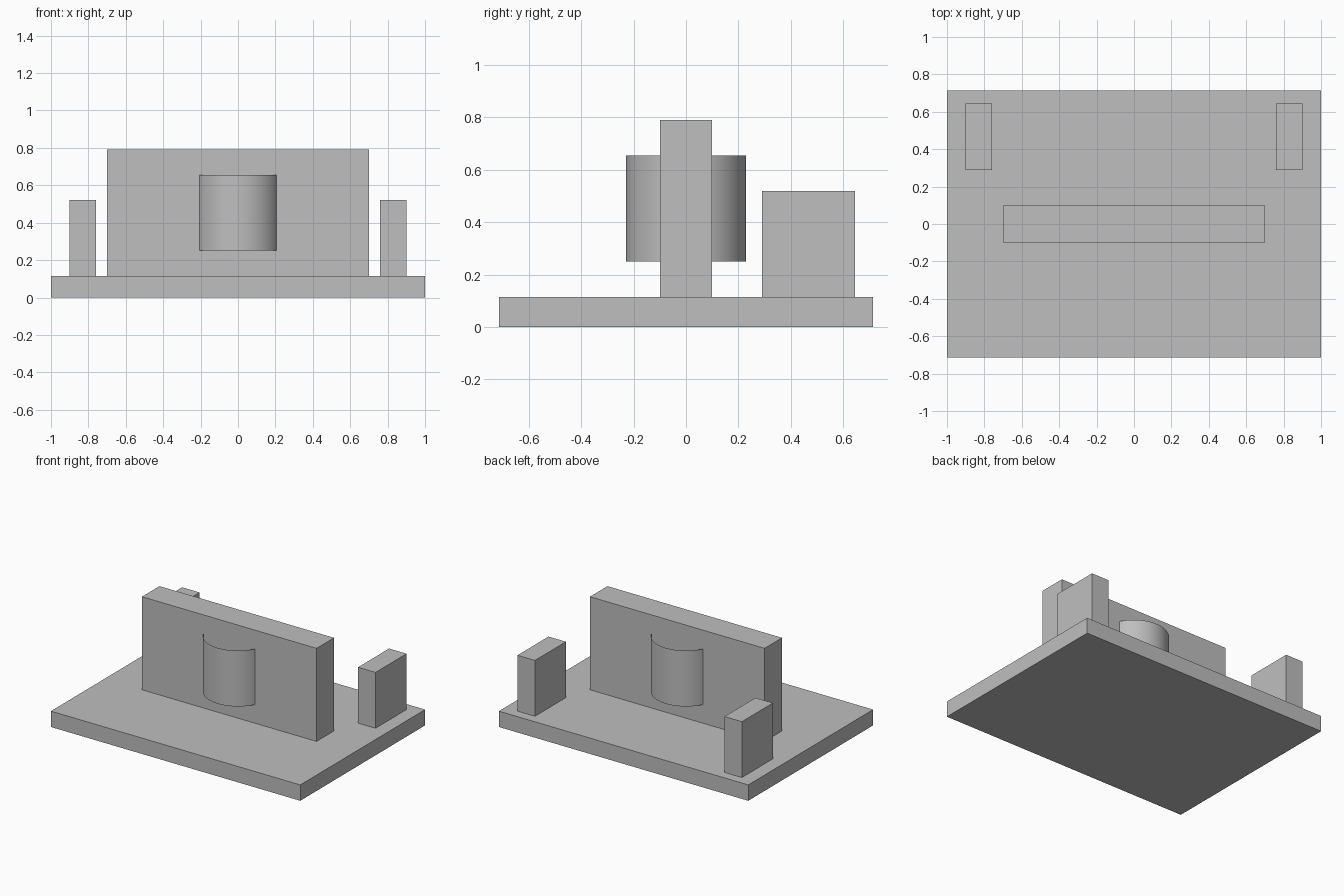
import bpy
import math

# Remove the default cube if present
default = bpy.data.objects.get("Cube")
if default:
    bpy.data.objects.remove(default, do_unlink=True)

# Single flat colour
grey = bpy.data.materials.new("plain grey")
grey.use_nodes = True
colour = (0.52, 0.52, 0.52, 1.0)
grey.diffuse_color = colour
grey.node_tree.nodes["Principled BSDF"].inputs["Base Color"].default_value = colour

BASE_TOP = 0.115


def box(name, x, y, z):
    """Box spanning the given (min, max) ranges."""
    ranges = (x, y, z)
    bpy.ops.mesh.primitive_cube_add(size=1, location=[(a + b) / 2 for a, b in ranges])
    ob = bpy.context.object
    ob.name = name
    ob.scale = [b - a for a, b in ranges]
    bpy.ops.object.transform_apply(location=False, rotation=False, scale=True)
    ob.data.materials.append(grey)
    return ob


# Base plate and upright wall
box("base_plate", (-1, 1), (-0.715, 0.715), (0, BASE_TOP))
box("upright_wall", (-0.7, 0.7), (-0.1, 0.1), (BASE_TOP, 0.79))

# Pair of rear posts
box("left_post", (0.76, 0.9), (0.29, 0.645), (BASE_TOP, 0.52))
box("right_post", (-0.9, -0.76), (0.29, 0.645), (BASE_TOP, 0.52))

# Open-ended tube passing through the wall
low, high = 0.25, 0.655
bpy.ops.mesh.primitive_cylinder_add(
    vertices=64, radius=0.23, depth=high - low,
    end_fill_type='NOTHING', location=(0, 0, (low + high) / 2))
tube = bpy.context.object
tube.name = "centre_tube"
tube.data.materials.append(grey)
bpy.ops.object.shade_smooth_by_angle(angle=math.radians(30))
